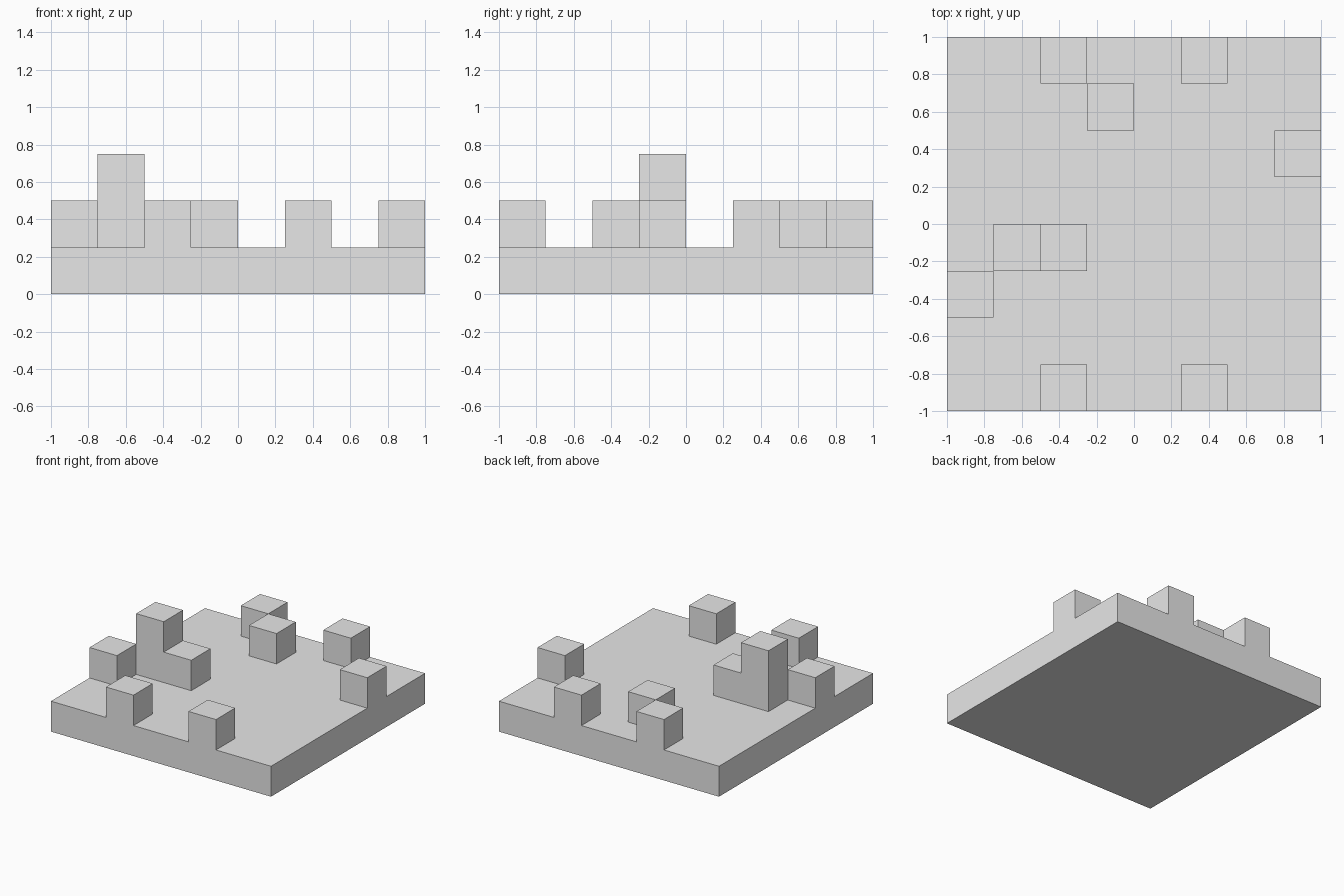
import bpy
import bmesh
from mathutils import Matrix, Vector

default_cube = bpy.data.objects.get("Cube")
if default_cube:
    bpy.data.objects.remove(default_cube, do_unlink=True)

CELL = 0.25
CELLS = 8

# Raised cells as (column, row), counted from the right front corner
RAISED = {(2, 7), (3, 6), (5, 7), (7, 5), (1, 3),
          (2, 3), (0, 2), (2, 0), (5, 0)}
TOWER = {(1, 3)}

# Single flat colour
grey = bpy.data.materials.new("light_grey")
grey.use_nodes = True
colour = (0.8, 0.8, 0.8, 1)
grey.diffuse_color = colour
grey.node_tree.nodes["Principled BSDF"].inputs["Base Color"].default_value = colour


def raise_cells(bm, cells, level):
    """Extrude the top faces lying at the given level over the chosen cells."""
    chosen = []
    for face in bm.faces:
        centre = face.calc_center_median()
        cell = (int((centre.x + 1) // CELL), int((centre.y + 1) // CELL))
        if face.normal.z > 0.9 and abs(centre.z - level) < 0.01 and cell in cells:
            chosen.append(face)
    result = bmesh.ops.extrude_face_region(bm, geom=chosen)
    verts = [g for g in result["geom"] if isinstance(g, bmesh.types.BMVert)]
    bmesh.ops.translate(bm, verts=verts, vec=(0, 0, CELL))
    bm.normal_update()


# Square slab cut into a grid of cells
bm = bmesh.new()
slab = Matrix.Translation((0, 0, CELL / 2)) @ Matrix.Diagonal((2, 2, CELL, 1))
bmesh.ops.create_cube(bm, size=1, matrix=slab)
for axis in (Vector((1, 0, 0)), Vector((0, 1, 0))):
    for i in range(1, CELLS):
        bmesh.ops.bisect_plane(bm, geom=bm.verts[:] + bm.edges[:] + bm.faces[:],
                               plane_co=axis * (i * CELL - 1), plane_no=axis)
bm.normal_update()

# Blocks one cell high, then the taller block
raise_cells(bm, RAISED, CELL)
raise_cells(bm, TOWER, 2 * CELL)

mesh = bpy.data.meshes.new("terrain_slab")
bm.to_mesh(mesh)
bm.free()
mesh.materials.append(grey)
terrain = bpy.data.objects.new("terrain_slab", mesh)
bpy.context.collection.objects.link(terrain)
